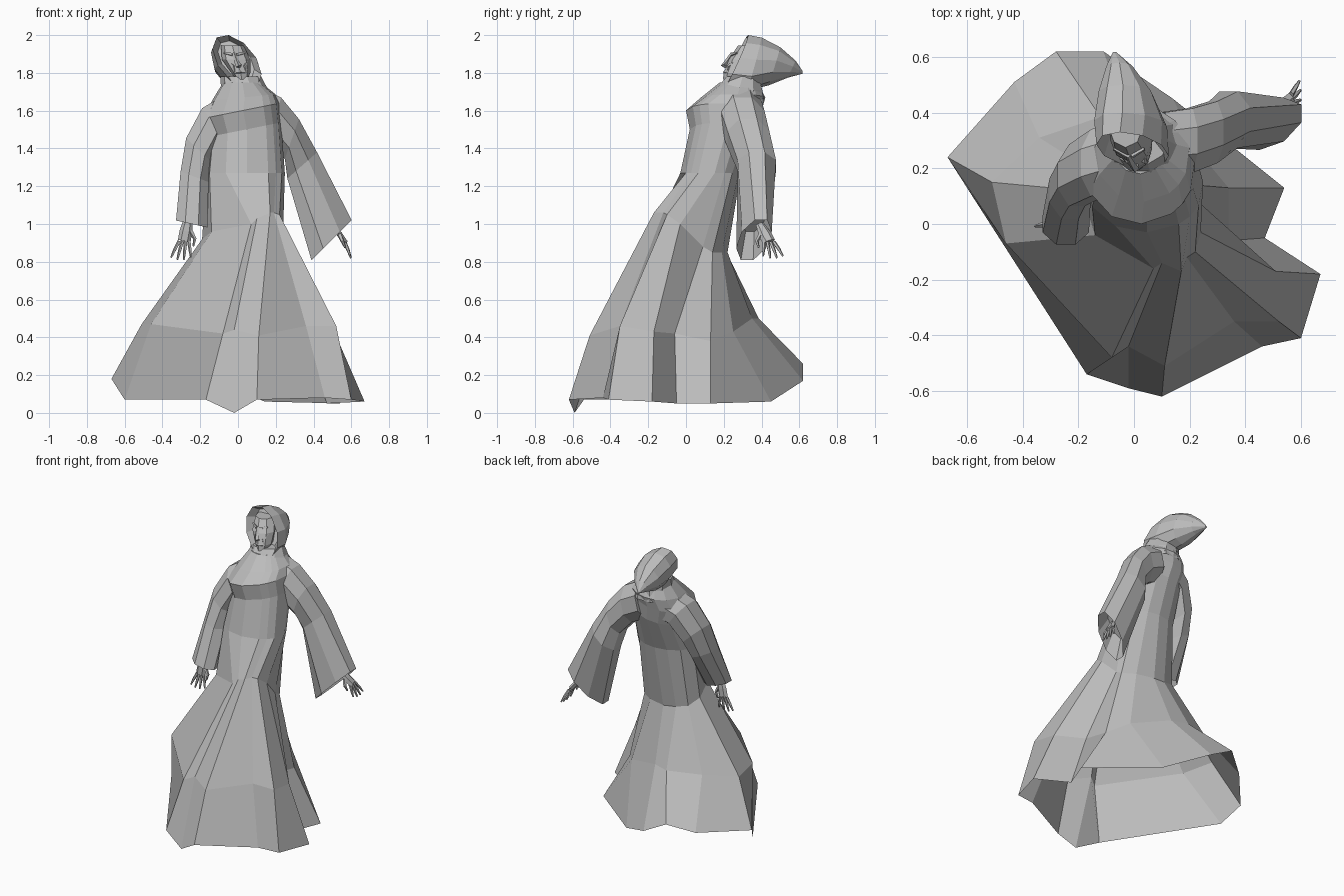
import bpy, bmesh, math
from mathutils import Vector

old = bpy.data.objects.get("Cube")
if old:
    bpy.data.objects.remove(old, do_unlink=True)

# One flat cloth-grey material for the whole figure
grey = bpy.data.materials.new("plain_grey")
grey.use_nodes = True
colour = (0.5, 0.5, 0.5, 1)
grey.diffuse_color = colour
grey.node_tree.nodes["Principled BSDF"].inputs["Base Color"].default_value = colour


def oval(centre, across, upward, sides=8, turn=0.0):
    """Closed ring of points spanned by two half-axis vectors."""
    centre, across, upward = Vector(centre), Vector(across), Vector(upward)
    ring = []
    for i in range(sides):
        angle = math.tau * i / sides + turn
        ring.append(centre + across * math.cos(angle) + upward * math.sin(angle))
    return ring


def loft(name, rings, cap_start=False, cap_end=False):
    """Skin a sequence of equally long rings into a flat-shaded object."""
    bm = bmesh.new()
    loops = [[bm.verts.new(point) for point in ring] for ring in rings]
    for lower, upper in zip(loops, loops[1:]):
        count = len(lower)
        for i in range(count):
            j = (i + 1) % count
            bm.faces.new((lower[i], lower[j], upper[j], upper[i]))
    if cap_start:
        bm.faces.new(list(reversed(loops[0])))
    if cap_end:
        bm.faces.new(loops[-1])
    bmesh.ops.recalc_face_normals(bm, faces=bm.faces)
    mesh = bpy.data.meshes.new(name)
    bm.to_mesh(mesh)
    bm.free()
    mesh.materials.append(grey)
    obj = bpy.data.objects.new(name, mesh)
    bpy.context.collection.objects.link(obj)


def limb(name, path, radii, sides=5, flat=1.0, wide_axis=(1, 0, 0)):
    """Tapered tube along a path, optionally flattened across its width."""
    path = [Vector(point) for point in path]
    rings = []
    for i, point in enumerate(path):
        along = path[min(i + 1, len(path) - 1)] - path[max(i - 1, 0)]
        along.normalize()
        wide = Vector(wide_axis)
        wide = (wide - along * wide.dot(along)).normalized()
        thin = along.cross(wide)
        rings.append(oval(point, wide * radii[i], thin * radii[i] * flat, sides))
    loft(name, rings, True, True)


# Robe: trailing hem, pleated knee line and gathered waist, listed around the body
hem = [(-.17, -.54, .07), (-.02, -.59, 0), (.1, -.62, .07), (.46, -.44, .08),
       (.6, -.41, .07), (.67, -.18, .06), (.47, -.05, .05), (.54, .13, .05),
       (.14, .45, .06), (-.11, .62, .17), (-.28, .62, .26), (-.43, .51, .2),
       (-.67, .24, .18), (-.6, .13, .07)]
knee = [(-.08, -.48, .42), (-.02, -.44, .44), (.11, -.51, .41), (.36, -.35, .46),
        (.52, -.35, .46), (.51, -.17, .43), (.34, -.06, .42), (.34, .13, .38),
        (.24, .25, .43), (-.01, .35, .5), (-.12, .385, .5), (-.34, .31, .5),
        (-.51, .15, .47), (-.46, -.07, .47)]
waist = [(.07, -.16, 1.0), (.1, -.14, 1.03), (.17, -.17, 1.06), (.19, -.12, 1.06),
         (.22, -.1, 1.05), (.24, -.03, 1.0), (.22, .09, .88), (.22, .14, .85),
         (.14, .19, .85), (.02, .22, .85), (-.07, .21, .86), (-.15, .19, .88),
         (-.19, .12, .92), (-.14, -.04, .96)]
fold_angles = [-120, -88, -55, -40, -24, 8, 28, 46, 68, 91, 115, 140, 170, -155]


def torso_ring(x, y, z, width, depth, slope=0.0):
    """Upper section of the robe, with the folds fanning round the body."""
    ring = []
    for a in map(math.radians, fold_angles):
        side = width * math.cos(a)
        ring.append((x + side, y + depth * math.sin(a), z + slope * side))
    return ring


loft("robe", [hem, knee, waist,
              torso_ring(.04, .13, 1.27, .21, .16),
              torso_ring(.04, .2, 1.5, .19, .18, .2),
              torso_ring(.02, .2, 1.6, .2, .2, .2),
              torso_ring(.03, .25, 1.67, .17, .17, .1),
              torso_ring(.02, .28, 1.75, .1, .1)], cap_end=True)


# Sleeves: each section is centre, outward half-axis, depth
def sleeve(name, sections):
    rings = [oval(c, out, (0, depth, 0), 8, math.pi / 8) for c, out, depth in sections]
    # Turned-in lining closes the cuff a little way up
    c, out, depth = sections[-1]
    inner = Vector(c) + (Vector(sections[-2][0]) - Vector(c)) * 0.3
    rings.append(oval(inner, Vector(out) * 0.7, (0, depth * 0.7, 0), 8, math.pi / 8))
    loft(name, rings, cap_start=True, cap_end=True)


sleeve("left_sleeve", [
    ((.1, .29, 1.6), (.03, 0, .13), .12),
    ((.2, .3, 1.55), (.03, 0, .13), .125),
    ((.285, .33, 1.45), (.04, 0, .115), .12),
    ((.34, .375, 1.31), (.085, 0, .075), .11),
    ((.495, .36, .915), (.115, .04, .115), .085)])
sleeve("right_sleeve", [
    ((-.02, .26, 1.59), (-.04, 0, .11), .13),
    ((-.13, .22, 1.53), (-.065, 0, .09), .13),
    ((-.205, .175, 1.39), (-.075, 0, .07), .12),
    ((-.23, .12, 1.25), (-.08, 0, .03), .11),
    ((-.245, 0, 1.0), (-.09, 0, .02), .08)])


# Hands: flattened palm, four bent fingers and a thumb
def hand(side, wrist, knuckles, spread, drift):
    wrist, knuckles = Vector(wrist), Vector(knuckles)
    spread, drift = Vector(spread), Vector(drift)
    middle = wrist.lerp(knuckles, 0.6)
    limb(side + "_palm", [wrist, middle, knuckles], [.022, .034, .034], 6, .5, spread)
    for i, name in enumerate(("index", "middle", "ring", "little")):
        offset = i - 1.5
        base = knuckles + spread * (offset * .017)
        length = 1 - abs(offset) * 0.12
        joint = base + spread * (offset * .01) + drift * (0.55 * length)
        tip = joint + spread * (offset * .008) + drift * (0.45 * length)
        tip.z -= .005
        limb(side + "_" + name + "_finger", [base, joint, tip], [.01, .009, .005],
             5, 1, spread)
    root = middle - spread * .025
    bend = root - spread * .03 + drift * 0.4
    limb(side + "_thumb", [root, bend, bend + drift * 0.4], [.013, .01, .005],
         5, 1, spread)


hand("left", (.5, .39, 1.0), (.565, .44, .905), (0, 1, 0), (.035, .025, -.085))
hand("right", (-.26, 0, 1.04), (-.285, 0, .91), (-1, 0, 0), (-.02, -.01, -.1))

# Hood: leaning brim with a turned-in edge, swept back to a drooping point
top_first = math.pi / 2
loft("hood", [
    oval((-.01, .33, 1.865), (.09, 0, -.015), (-.035, .045, .105), 10, top_first),
    oval((-.005, .265, 1.86), (.122, 0, -.025), (-.045, .065, .14), 10, top_first),
    oval((-.012, .36, 1.845), (.128, 0, -.02), (-.03, .04, .142), 10, top_first),
    oval((-.03, .47, 1.835), (.098, 0, 0), (-.01, .03, .1), 10, top_first),
    oval((-.052, .56, 1.82), (.05, 0, 0), (0, .02, .045), 10, top_first),
    oval((-.07, .618, 1.802), (.006, 0, 0), (0, 0, .006), 10, top_first),
], cap_start=True, cap_end=True)

# Collar cloth bridging the hood and the shoulders
loft("collar", [
    oval((.035, .27, 1.64), (.16, 0, 0), (0, .15, 0), 10),
    oval((.035, .28, 1.71), (.125, 0, 0), (0, .13, 0), 10),
    oval((.015, .3, 1.78), (.108, 0, 0), (0, .09, 0), 10)], cap_end=True)

# Head: narrow chin, cheekbones, receding brow
loft("head", [
    oval((.02, .255, 1.765), (.03, 0, 0), (0, .06, 0)),
    oval((.015, .27, 1.8), (.05, 0, 0), (0, .07, 0)),
    oval((-.01, .3, 1.87), (.075, 0, 0), (0, .075, 0)),
    oval((-.03, .345, 1.945), (.06, 0, 0), (0, .07, 0))], True, True)

# Facial features
limb("nose", [(-.022, .245, 1.905), (-.01, .22, 1.865), (.004, .2, 1.838),
              (.006, .22, 1.828)], [.008, .012, .016, .008], 4)
limb("mouth", [(-.015, .212, 1.8), (.012, .2, 1.804), (.04, .214, 1.802)],
     [.003, .006, .003], 4, 1, (0, 0, 1))
for label, side in (("left", 1), ("right", -1)):
    limb(label + "_brow", [(-.018 + side * .01, .245, 1.896),
                           (-.018 + side * .055, .27, 1.906)], [.01, .006], 4)
    limb(label + "_cheek", [(-.005 + side * .05, .26, 1.865),
                            (.005 + side * .03, .226, 1.835),
                            (.015 + side * .03, .22, 1.795)], [.005, .01, .004], 4)
